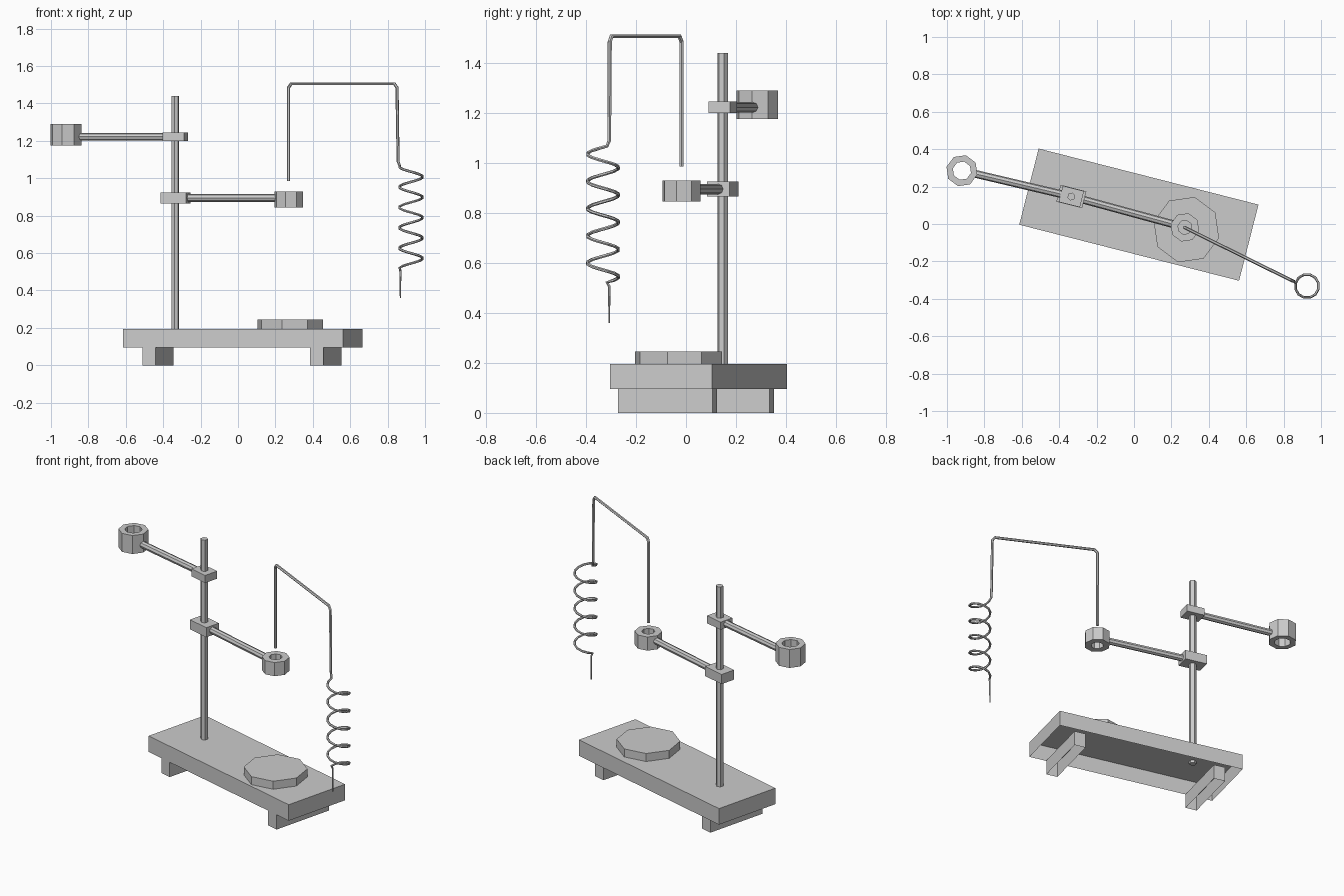
import bpy, bmesh, math
from mathutils import Matrix, Vector

cube = bpy.data.objects.get("Cube")
if cube:
    bpy.data.objects.remove(cube, do_unlink=True)

grey = bpy.data.materials.new("plain_grey")
grey.use_nodes = True
COLOUR = (0.6, 0.6, 0.6, 1)
grey.diffuse_color = COLOUR
grey.node_tree.nodes["Principled BSDF"].inputs["Base Color"].default_value = COLOUR

TILT = math.radians(-14.3)
TURN = Matrix.Rotation(TILT, 4, 'Z')
POLE = Vector((-0.335, 0.147, 0))


def finish(name, bm):
    mesh = bpy.data.meshes.new(name)
    bm.to_mesh(mesh)
    bm.free()
    mesh.materials.append(grey)
    obj = bpy.data.objects.new(name, mesh)
    bpy.context.collection.objects.link(obj)
    return obj


def box(name, centre, size, open_bottom=False):
    bm = bmesh.new()
    bmesh.ops.create_cube(bm, size=1, matrix=Matrix.Translation(centre) @ TURN @ Matrix.Diagonal((*size, 1)))
    if open_bottom:
        down = [f for f in bm.faces if f.normal.z < -0.9]
        bmesh.ops.delete(bm, geom=down, context='FACES_ONLY')
    return finish(name, bm)


def rod(name, start, end, radius, sides=8):
    start, end = Vector(start), Vector(end)
    axis = end - start
    spin = axis.to_track_quat('Z', 'Y').to_matrix().to_4x4()
    if abs(axis.z) > 0.9 * axis.length:
        spin = TURN
    bm = bmesh.new()
    bmesh.ops.create_cone(bm, cap_ends=True, segments=sides, radius1=radius, radius2=radius,
                          depth=axis.length, matrix=Matrix.Translation((start + end) / 2) @ spin)
    return finish(name, bm)


def ring(name, centre, outer, inner, low, high, sides=8):
    # Four circles bridged into a closed collar
    bm = bmesh.new()
    loops = []
    for r, z in ((outer, low), (outer, high), (inner, high), (inner, low)):
        loops.append([bm.verts.new((centre[0] + r * math.cos(TILT + math.tau * i / sides),
                                    centre[1] + r * math.sin(TILT + math.tau * i / sides), z))
                      for i in range(sides)])
    for k in range(4):
        a, b = loops[k], loops[(k + 1) % 4]
        for i in range(sides):
            j = (i + 1) % sides
            bm.faces.new((a[i], a[j], b[j], b[i]))
    return finish(name, bm)


# Hollow base with two hollow feet
base_centre = Vector((0.026, 0.05, 0.145))
box("base", base_centre, (1.213, 0.42, 0.1), True)
for name, along in (("left_foot", 0.46), ("right_foot", -0.465)):
    offset = TURN @ Vector((along, -0.011, 0))
    box(name, (base_centre.x + offset.x, base_centre.y + offset.y, 0.0475), (0.073, 0.39, 0.095), True)

# Round plate and upright pole
rod("plate", (0.28, -0.03, 0.195), (0.28, -0.03, 0.245), 0.18)
rod("pole", POLE + Vector((0, 0, 0.18)), POLE + Vector((0, 0, 1.44)), 0.0215, 6)

# Clamps, arms and holding rings
for label, z, size, end, outer, inner, low, high in (
        ("upper", 1.222, (0.117, 0.089, 0.047), (-0.92, 0.285), 0.085, 0.05, 1.175, 1.29),
        ("lower", 0.895, (0.142, 0.093, 0.06), (0.272, -0.018), 0.078, 0.038, 0.845, 0.93)):
    hub = POLE + Vector((0, 0, z))
    target = Vector((*end, z))
    box(label + "_clamp", hub, size)
    tip = target + (hub - target).normalized() * (outer - 0.012)
    rod(label + "_arm", hub, tip, 0.021)
    ring(label + "_ring", end, outer, inner, low, high)

# Bent wire that ends in a hanging coil
path = [(0.27, -0.018, 0.985, 0.009), (0.27, -0.018, 1.485, 0.009), (0.285, -0.026, 1.506, 0.009),
        (0.835, -0.298, 1.506, 0.009), (0.85, -0.305, 1.485, 0.009), (0.856, -0.307, 1.09, 0.008)]
STEPS, TURNS = 12, 5
for i in range(STEPS * TURNS + 1):
    a = math.radians(165) + math.tau * i / STEPS
    path.append((0.925 + 0.063 * math.cos(a), -0.332 + 0.063 * math.sin(a),
                 1.067 - 0.109 * i / STEPS, 0.007))
path += [(0.868, -0.307, 0.505, 0.006), (0.868, -0.307, 0.36, 0.003)]

curve = bpy.data.curves.new("coiled_wire", 'CURVE')
curve.dimensions = '3D'
curve.bevel_depth = 1
curve.bevel_resolution = 1
curve.use_fill_caps = True
spline = curve.splines.new('POLY')
spline.points.add(len(path) - 1)
for point, (x, y, z, r) in zip(spline.points, path):
    point.co = (x, y, z, 1)
    point.radius = r
spline.use_smooth = False
curve.materials.append(grey)
wire = bpy.data.objects.new("coiled_wire", curve)
bpy.context.collection.objects.link(wire)
